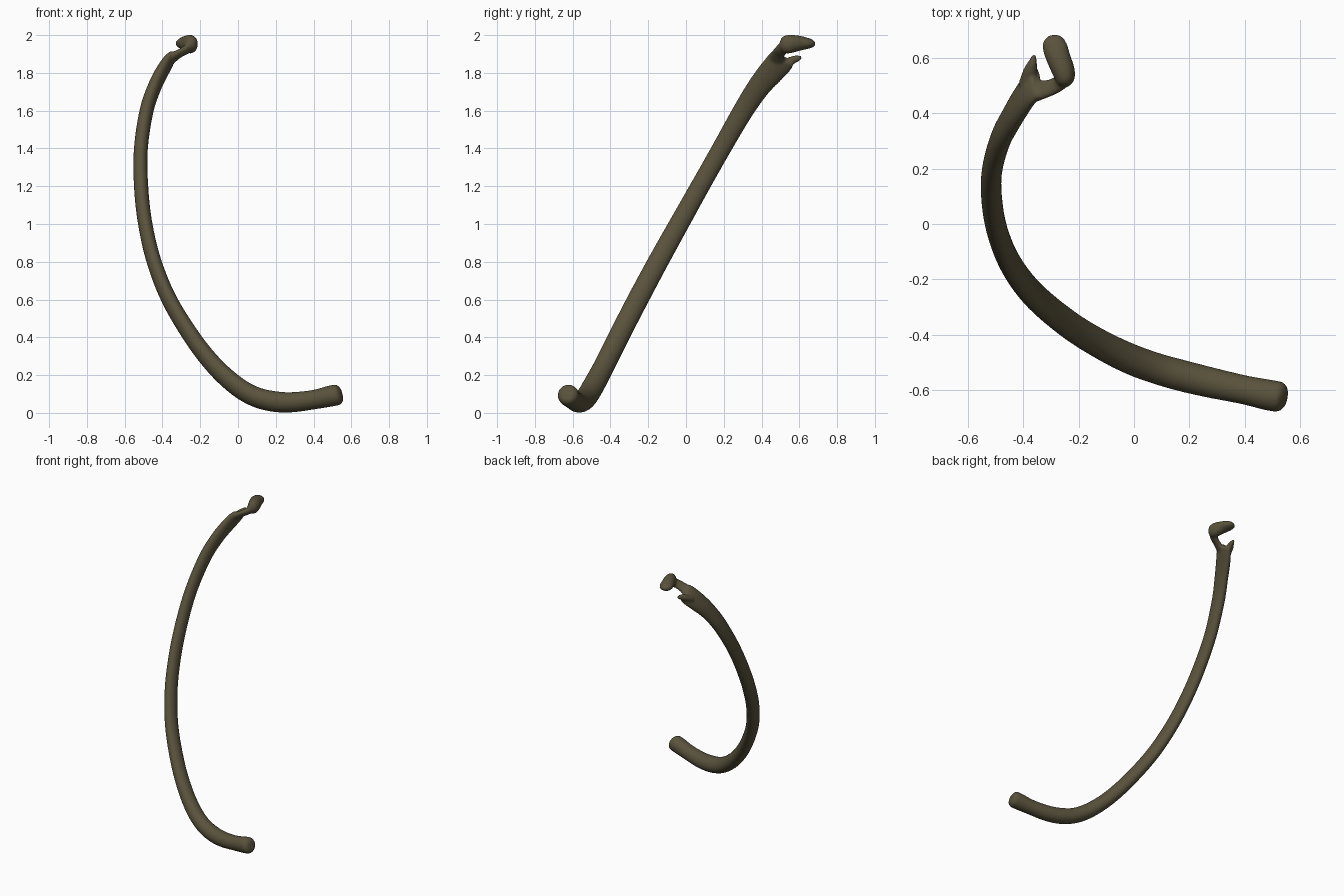
import bpy, bmesh, math
from mathutils import Vector

PLANE = Vector((0, 0.875, -0.484))   # normal of the plane the rib curves in
SIDES = 24


def catmull(p, t):
    """Smooth interpolation through rows of numbers, t in 0..len-1."""
    i = min(int(t), len(p) - 2)
    f = t - i
    a, b, c, d = (p[max(i - 1, 0)], p[i], p[i + 1], p[min(i + 2, len(p) - 1)])
    return [0.5 * (2 * q + (r - o) * f + (2 * o - 5 * q + 4 * r - s) * f * f
                   + (3 * q - o - 3 * r + s) * f ** 3) for o, q, r, s in zip(a, b, c, d)]


def sweep(bm, rows, across, steps=8):
    """Elliptical tube; row = x, y, z, half size along 'across', other half size."""
    n = (len(rows) - 1) * steps
    samples = [catmull(rows, k / steps) for k in range(n + 1)]
    centres = [Vector(s[:3]) for s in samples]
    rings = []
    for k, s in enumerate(samples):
        t = (centres[min(k + 1, n)] - centres[max(k - 1, 0)]).normalized()
        v = (across - across.dot(t) * t).normalized()
        u = t.cross(v)
        rings.append([bm.verts.new(centres[k] + v * s[3] * math.cos(w) + u * s[4] * math.sin(w))
                      for w in (2 * math.pi * j / SIDES for j in range(SIDES))])
    for r0, r1 in zip(rings, rings[1:]):
        for j in range(SIDES):
            m = (j + 1) % SIDES
            bm.faces.new((r0[j], r0[m], r1[m], r1[j]))
    bm.faces.new(rings[0][::-1])
    bm.faces.new(rings[-1])


bm = bmesh.new()

# shaft, from the blunt lower end up to the neck
sweep(bm, [
    (0.549, -0.628, 0.100, 0.030, 0.032),
    (0.532, -0.625, 0.096, 0.052, 0.053),
    (0.495, -0.620, 0.090, 0.056, 0.056),
    (0.400, -0.600, 0.070, 0.053, 0.051),
    (0.280, -0.574, 0.056, 0.056, 0.053),
    (0.180, -0.550, 0.062, 0.058, 0.054),
    (0.080, -0.522, 0.090, 0.058, 0.052),
    (-0.020, -0.485, 0.152, 0.058, 0.050),
    (-0.130, -0.430, 0.255, 0.056, 0.047),
    (-0.243, -0.358, 0.400, 0.056, 0.044),
    (-0.364, -0.255, 0.600, 0.056, 0.041),
    (-0.444, -0.148, 0.800, 0.055, 0.039),
    (-0.491, -0.037, 1.000, 0.053, 0.038),
    (-0.513, 0.075, 1.200, 0.051, 0.038),
    (-0.514, 0.188, 1.400, 0.051, 0.037),
    (-0.484, 0.303, 1.600, 0.055, 0.037),
    (-0.442, 0.385, 1.725, 0.061, 0.036),
    (-0.405, 0.447, 1.800, 0.068, 0.034),
    (-0.372, 0.494, 1.853, 0.071, 0.029),
    (-0.350, 0.515, 1.880, 0.066, 0.020)], PLANE)

# pointed spur beside the notch
sweep(bm, [
    (-0.395, 0.500, 1.835, 0.020, 0.025),
    (-0.376, 0.552, 1.862, 0.022, 0.025),
    (-0.366, 0.585, 1.875, 0.018, 0.016),
    (-0.361, 0.612, 1.882, 0.010, 0.007)], Vector((0, 0, 1)))

# thin neck leading to the head
sweep(bm, [
    (-0.360, 0.480, 1.870, 0.045, 0.025),
    (-0.318, 0.488, 1.898, 0.036, 0.020),
    (-0.280, 0.503, 1.920, 0.033, 0.021),
    (-0.242, 0.535, 1.948, 0.034, 0.030)], PLANE)

# knobbed head
sweep(bm, [
    (-0.244, 0.497, 1.945, 0.015, 0.014),
    (-0.248, 0.515, 1.947, 0.042, 0.032),
    (-0.254, 0.550, 1.953, 0.049, 0.041),
    (-0.273, 0.600, 1.957, 0.040, 0.044),
    (-0.286, 0.642, 1.956, 0.030, 0.045),
    (-0.288, 0.667, 1.954, 0.022, 0.036),
    (-0.289, 0.684, 1.952, 0.010, 0.016)], Vector((0, 0, 1)))

bmesh.ops.recalc_face_normals(bm, faces=bm.faces)
mesh = bpy.data.meshes.new("rib_bone")
bm.to_mesh(mesh)
bm.free()
rib = bpy.data.objects.new("rib_bone", mesh)
bpy.context.collection.objects.link(rib)

# fuse the pieces into one soft skin
remesh = rib.modifiers.new("fuse", 'REMESH')
remesh.mode = 'VOXEL'
remesh.voxel_size = 0.007
remesh.use_smooth_shade = True
soften = rib.modifiers.new("soften", 'SMOOTH')
soften.factor = 0.5
soften.iterations = 5

# dark bone colour
mat = bpy.data.materials.new("dark_bone")
mat.diffuse_color = (0.10, 0.084, 0.045, 1)
mesh.materials.append(mat)
